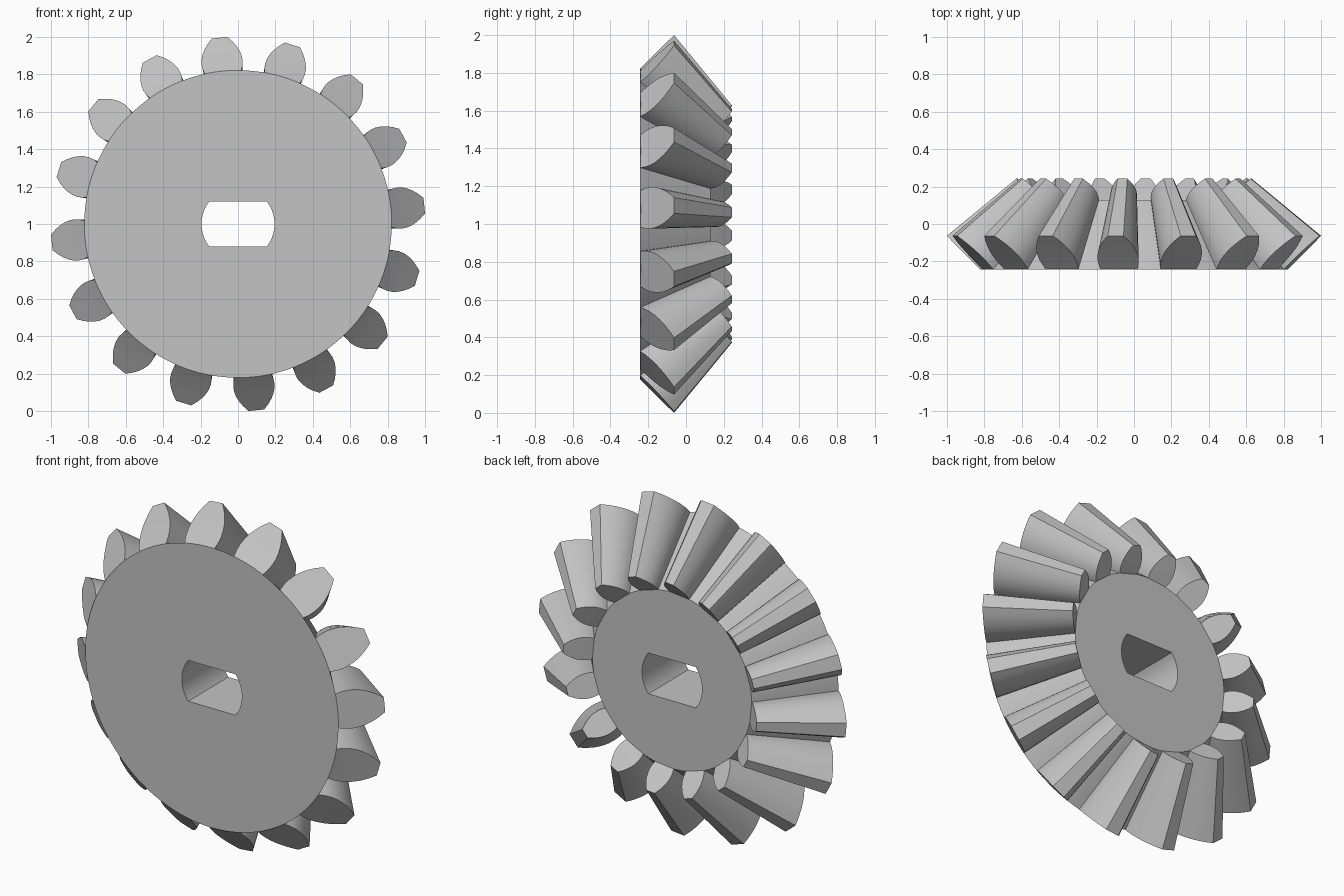
import bpy
import bmesh
from math import sin, cos, asin, pi, radians

default = bpy.data.objects.get("Cube")
if default:
    bpy.data.objects.remove(default, do_unlink=True)

TEETH = 16
FRONT_Y = -0.2425          # flat front face
ROOT_R, TIP_R = 0.822, 1.0016
APEX_Y = 0.76              # all tooth lines meet here
TAPER = 0.629              # size of the small end relative to the large end
BORE_R, BORE_FLAT = 0.195, 0.12
STEPS = 8                  # points along a tooth flank

steel = bpy.data.materials.new("light_grey_steel")
steel.use_nodes = True
grey = (0.55, 0.55, 0.55, 1.0)
steel.diffuse_color = grey
steel.node_tree.nodes["Principled BSDF"].inputs["Base Color"].default_value = grey


def point(radius, angle, y):
    """Position on a circle around the gear axis."""
    return (radius * cos(angle), y, 1 + radius * sin(angle))


def finish(bm, name):
    bmesh.ops.recalc_face_normals(bm, faces=bm.faces)
    mesh = bpy.data.meshes.new(name)
    bm.to_mesh(mesh)
    bm.free()
    mesh.materials.append(steel)
    obj = bpy.data.objects.new(name, mesh)
    bpy.context.collection.objects.link(obj)
    bpy.ops.object.select_all(action="DESELECT")
    obj.select_set(True)
    bpy.context.view_layer.objects.active = obj
    bpy.ops.object.shade_smooth_by_angle(angle=radians(30))
    return obj


# Conical body with a round bore that has two flats
corner = asin(BORE_FLAT / BORE_R)
angles = [2 * pi * i / 128 for i in range(128)]
angles += [corner, pi - corner, pi + corner, 2 * pi - corner]
angles.sort()


def bore_radius(a):
    return min(BORE_R, BORE_FLAT / max(abs(sin(a)), 0.001))


back_y = APEX_Y + (FRONT_Y - APEX_Y) * TAPER
bm = bmesh.new()
rings = []
for y, radius in ((FRONT_Y, lambda a: ROOT_R), (back_y, lambda a: ROOT_R * TAPER),
                  (back_y, bore_radius), (FRONT_Y, bore_radius)):
    rings.append([bm.verts.new(point(radius(a), a, y)) for a in angles])
count = len(angles)
for k in range(4):
    a, b = rings[k], rings[(k + 1) % 4]
    for i in range(count):
        j = (i + 1) % count
        bm.faces.new((a[i], a[j], b[j], b[i]))
finish(bm, "gear_body")


# Straight bevel teeth, tapering towards the apex
def add_tooth(bm, centre):
    ends = []
    for scale in (1.0, TAPER):
        left, right = [], []
        for s in range(STEPS):
            t = s / (STEPS - 1)
            r = ROOT_R + (TIP_R - ROOT_R) * t
            half = (0.098 + 0.084 * t - 0.14 * t * t) / r
            y = APEX_Y + (FRONT_Y + r - ROOT_R - APEX_Y) * scale
            left.append(bm.verts.new(point(r * scale, centre + half, y)))
            right.append(bm.verts.new(point(r * scale, centre - half, y)))
        ends.append((left, right))
        for s in range(STEPS - 1):
            bm.faces.new((left[s], left[s + 1], right[s + 1], right[s]))
    (l0, r0), (l1, r1) = ends
    for a, b in ((l0, l1), (r0, r1)):
        for s in range(STEPS - 1):
            bm.faces.new((a[s], a[s + 1], b[s + 1], b[s]))
    for s in (0, STEPS - 1):       # underside and tip land
        bm.faces.new((l0[s], r0[s], r1[s], l1[s]))


bm = bmesh.new()
for i in range(TEETH):
    add_tooth(bm, 2 * pi * (i + 0.25) / TEETH)
finish(bm, "gear_teeth")
